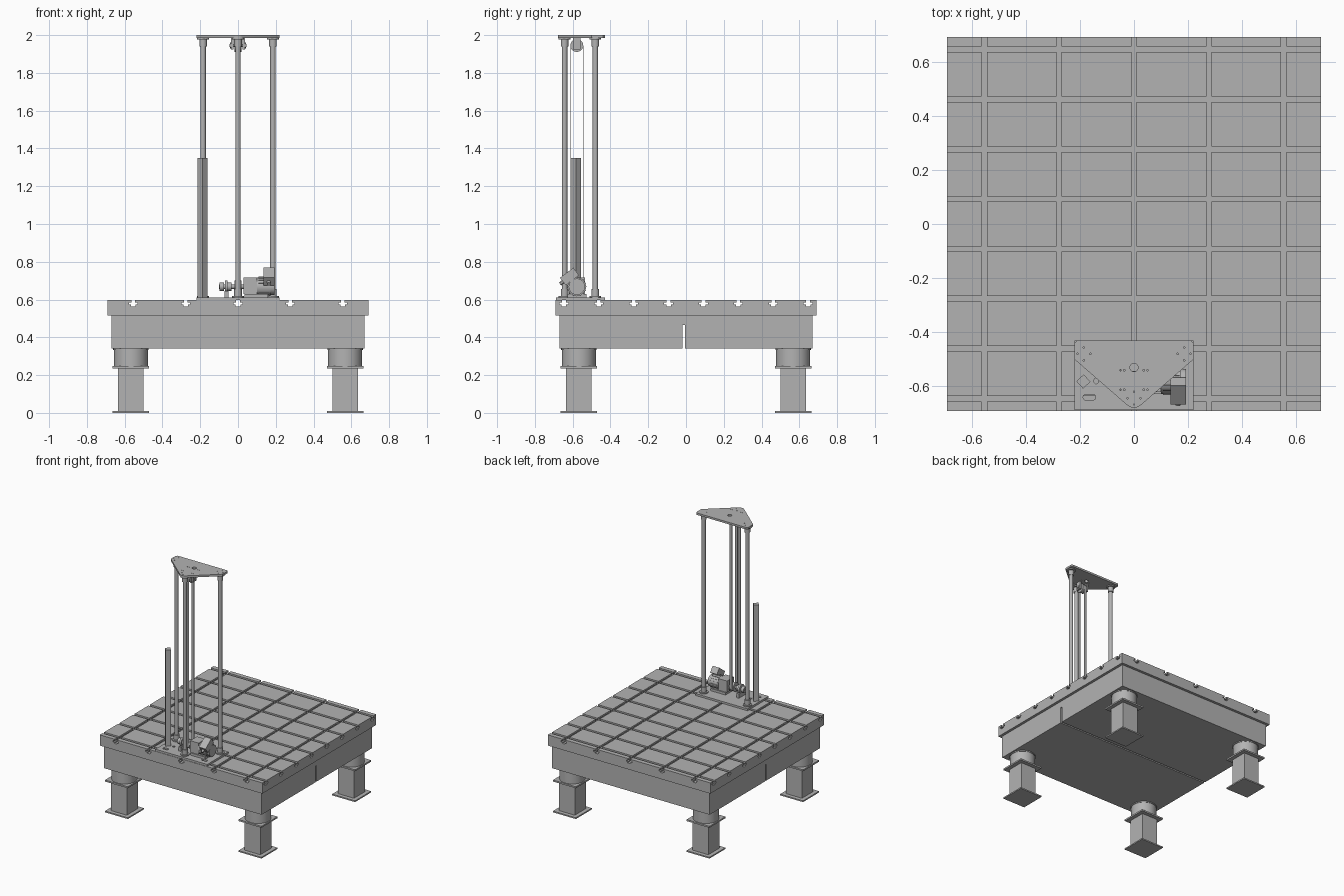
import bpy, bmesh, math
from mathutils import Matrix, Vector

if "Cube" in bpy.data.objects:
    bpy.data.objects.remove(bpy.data.objects["Cube"], do_unlink=True)

steel = bpy.data.materials.new("plain grey steel")
steel.use_nodes = True
GREY = (0.45, 0.45, 0.45, 1)
steel.diffuse_color = GREY
steel.node_tree.nodes["Principled BSDF"].inputs["Base Color"].default_value = GREY
parts = []


def make(name, bm):
    bmesh.ops.recalc_face_normals(bm, faces=bm.faces)
    mesh = bpy.data.meshes.new(name)
    bm.to_mesh(mesh)
    bm.free()
    mesh.materials.append(steel)
    ob = bpy.data.objects.new(name, mesh)
    bpy.context.collection.objects.link(ob)
    parts.append(ob)
    return ob


def add_box(bm, lo, hi, turn=None):
    lo, hi = Vector(lo), Vector(hi)
    m = Matrix.Translation((lo + hi) / 2) @ (turn or Matrix()) @ Matrix.Diagonal((*(hi - lo), 1))
    bmesh.ops.create_cube(bm, size=1, matrix=m)


def add_tube(bm, a, b, r, n=32):
    a, b = Vector(a), Vector(b)
    rot = (b - a).to_track_quat('Z', 'Y').to_matrix().to_4x4()
    bmesh.ops.create_cone(bm, cap_ends=True, segments=n, radius1=r, radius2=r,
                          depth=(b - a).length, matrix=Matrix.Translation((a + b) / 2) @ rot)


def add_prism(bm, points, sweep):
    face = bm.faces.new([bm.verts.new(p) for p in points])
    ext = bmesh.ops.extrude_face_region(bm, geom=[face], use_keep_orig=True)
    moved = [v for v in ext["geom"] if isinstance(v, bmesh.types.BMVert)]
    bmesh.ops.translate(bm, verts=moved, vec=sweep)


def box(name, lo, hi, turn=None):
    bm = bmesh.new()
    add_box(bm, lo, hi, turn)
    return make(name, bm)


def tube(name, a, b, r, n=32):
    bm = bmesh.new()
    add_tube(bm, a, b, r, n)
    return make(name, bm)


def cut(ob, bm):
    tool = make("cutter", bm)
    tool.hide_render = True
    mod = ob.modifiers.new("cut", 'BOOLEAN')
    mod.object, mod.operation, mod.solver = tool, 'DIFFERENCE', 'EXACT'
    bpy.context.view_layer.objects.active = ob
    bpy.ops.object.modifier_apply(modifier=mod.name)
    parts.remove(tool)
    bpy.data.objects.remove(tool, do_unlink=True)


# Table top with T-slots in both directions
TOP = 0.597
slab = box("table_top", (-0.69, -0.69, 0.515), (0.69, 0.69, TOP))
half = [(0.01, TOP + 0.02), (0.01, 0.584), (0.023, 0.584), (0.023, 0.573), (0.012, 0.573), (0.012, 0.564)]
slot = half + [(-u, z) for u, z in reversed(half)]
bm = bmesh.new()
for i in range(-2, 3):
    add_prism(bm, [(i * 0.277 + u, -0.8, z) for u, z in slot], (0, 1.6, 0))
cut(slab, bm)
bm = bmesh.new()
for i in range(-7, 8, 2):
    add_prism(bm, [(-0.8, i * 0.0923 + u, z) for u, z in slot], (1.6, 0, 0))
cut(slab, bm)

# Table body with the narrow slit underneath
bm = bmesh.new()
section = [(-0.67, 0.34), (-0.018, 0.34), (-0.018, 0.465), (-0.006, 0.465), (-0.006, 0.34),
           (0.67, 0.34), (0.67, 0.515), (-0.67, 0.515)]
add_prism(bm, [(-0.67, y, z) for y, z in section], (1.34, 0, 0))
make("table_body", bm)

# Four legs
for sx, side in ((-1, "right"), (1, "left")):
    for sy, end in ((-1, "front"), (1, "back")):
        x, y, tag = sx * 0.567, sy * 0.567, f"{end}_{side}"
        box(f"leg_foot_{tag}", (x - .097, y - .097, 0), (x + .097, y + .097, .01))
        box(f"leg_post_{tag}", (x - .067, y - .067, .01), (x + .067, y + .067, .236))
        box(f"leg_plate_{tag}", (x - .097, y - .097, .236), (x + .097, y + .097, .248))
        tube(f"leg_drum_{tag}", (x, y, .248), (x, y, .333), .09, 48)
        tube(f"leg_ring_{tag}", (x, y, .333), (x, y, .34), .094, 48)

# Tower base plate with oblong openings
BASE = 0.612
base = box("tower_base", (-0.22, -0.687, TOP), (0.22, -0.43, BASE))
bm = bmesh.new()
for x, y, w in ((-.165, -.64, .022), (.165, -.64, .022), (-.14, -.58, .008)):
    pts = []
    for k in range(18):
        a = math.pi * (k if k < 9 else k - 1) / 8
        shift = w - .01 if math.cos(a) > 0 else .01 - w
        if k == 4:
            shift = w - .01
        if k == 17:
            continue
        pts.append((x + shift + .011 * math.cos(a), y + .011 * math.sin(a), TOP - .01))
    add_prism(bm, pts, (0, 0, .05))
cut(base, bm)

# Triangular head plate with holes
outline = [(-.21, -.43), (.21, -.43), (.22, -.44), (.22, -.5), (.022, -.672), (.01, -.678),
           (-.01, -.678), (-.022, -.672), (-.22, -.5), (-.22, -.44)]
bm = bmesh.new()
add_prism(bm, [(x, y, 1.985) for x, y in outline], (0, 0, .015))
head = make("head_plate", bm)
RODS = ((-.185, -.48), (.185, -.48), (0, -.643))
bm = bmesh.new()
add_tube(bm, (0, -.53, 1.9), (0, -.53, 2.1), .015)
for x in (-.05, -.036, .036, .05):
    for y in (-.54, -.612):
        add_tube(bm, (x, y, 1.9), (x, y, 2.1), .003, 8)
for rx, ry in RODS:
    for a in range(4):
        x, y = rx + .024 * math.cos(a * math.pi / 2), ry + .024 * math.sin(a * math.pi / 2)
        add_tube(bm, (x, y, 1.9), (x, y, 2.1), .003, 8)
cut(head, bm)

# Guide rods with clamping sleeves and flanges
for (x, y), tag in zip(RODS, ("right", "left", "front")):
    tube(f"guide_rod_{tag}", (x, y, BASE), (x, y, 1.985), .0145)
    for z, d, end in ((BASE, 1, "lower"), (1.985, -1, "upper")):
        bm = bmesh.new()
        add_tube(bm, (x, y, z), (x, y, z + d * .008), .031)
        add_tube(bm, (x, y, z + d * .008), (x, y, z + d * .045), .02)
        make(f"{end}_sleeve_{tag}", bm)

# Square side column
box("side_column", (-.2055, -.6005, BASE), (-.1685, -.5635, 1.35), Matrix.Rotation(math.radians(42), 4, 'Z'))

# Belt drive
Y, LOW, HIGH = -0.578, 0.668, 1.945
for z, tag in ((LOW, "lower"), (HIGH, "upper")):
    bm = bmesh.new()
    add_tube(bm, (-.014, Y, z), (.014, Y, z), .031)
    for s in (-1, 1):
        add_tube(bm, (s * .014, Y, z), (s * .018, Y, z), .034)
    make(f"{tag}_pulley", bm)
for s, tag in ((-1, "front"), (1, "back")):
    y = Y + s * .033
    box(f"belt_{tag}", (-.011, y - .0015, LOW), (.011, y + .0015, HIGH))
tube("upper_axle", (-.046, Y, HIGH), (.046, Y, HIGH), .009)
for s, tag in ((-1, "right"), (1, "left")):
    x = s * .031
    box(f"pulley_bracket_{tag}", (x - .007, Y - .02, 1.925), (x + .007, Y + .02, 1.985))
    tube(f"axle_nut_{tag}", (x, Y, HIGH), (x + s * .012, Y, HIGH), .016, 6)

# Bearing on the right of the lower pulley
tube("drive_shaft", (-.1, Y, LOW), (.04, Y, LOW), .011)
tube("shaft_coupling", (-.097, Y, LOW), (-.075, Y, LOW), .022)
tube("bearing_flange", (-.07, Y, LOW), (-.056, Y, LOW), .034)
tube("bearing_hub", (-.056, Y, LOW), (-.035, Y, LOW), .022)
box("bearing_foot", (-.072, Y - .04, BASE), (-.05, Y + .04, .645))

# Gear motor
box("gearbox", (.028, Y - .042, .63), (.1, Y + .042, .718))
box("gearbox_foot", (.035, Y - .05, BASE), (.16, Y + .05, .63))
tube("motor_body", (.1, Y, LOW), (.172, Y, LOW), .049, 48)
tube("motor_cover", (.172, Y, LOW), (.192, Y, LOW), .043, 48)
bm = bmesh.new()
for k in range(16):
    a = math.tau * k / 16
    y, z = Y + .05 * math.cos(a), LOW + .05 * math.sin(a)
    add_box(bm, (.108, y - .003, z - .002), (.168, y + .003, z + .002), Matrix.Rotation(a, 4, 'X'))
make("motor_fins", bm)
tilt = Matrix.Rotation(math.radians(37), 4, 'X')
box("terminal_box", (.135, -.661, .697), (.192, -.573, .747), tilt)
tube("cable_gland", (.163, -.65, .695), (.163, -.667, .682), .01, 12)

# Smooth round surfaces, keep hard edges
bpy.ops.object.select_all(action='DESELECT')
for ob in parts:
    ob.select_set(True)
bpy.context.view_layer.objects.active = parts[0]
bpy.ops.object.shade_smooth_by_angle(angle=math.radians(30))
